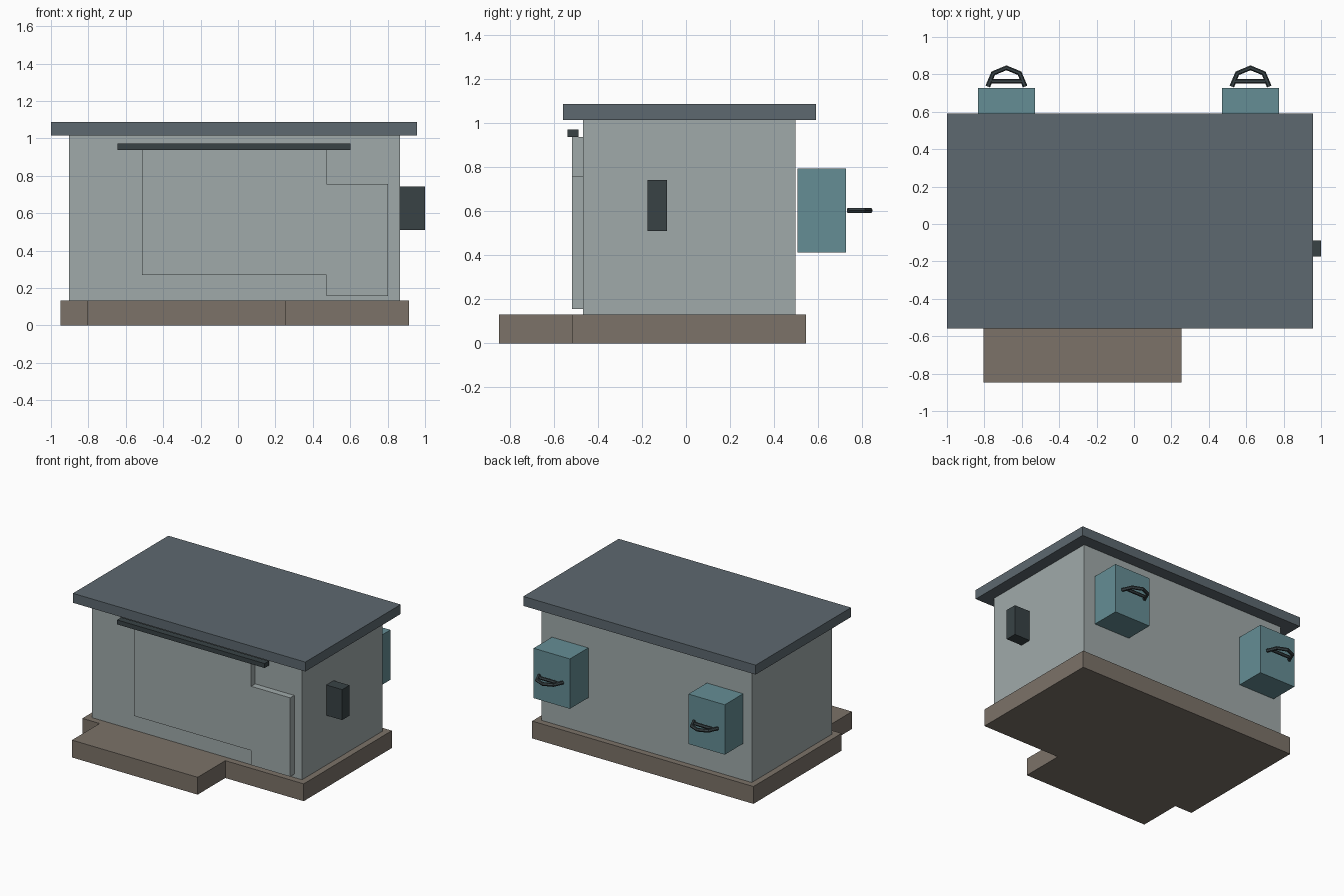
import bpy, bmesh, math

if "Cube" in bpy.data.objects:
    bpy.data.objects.remove(bpy.data.objects["Cube"])


def material(name, rgb):
    m = bpy.data.materials.new(name)
    m.diffuse_color = (*rgb, 1)
    m.use_nodes = True
    m.node_tree.nodes["Principled BSDF"].inputs["Base Color"].default_value = m.diffuse_color
    return m


WALL = material("wall_paint", (0.35, 0.40, 0.40))
ROOF = material("roof_slate", (0.11, 0.14, 0.16))
STONE = material("foundation_stone", (0.20, 0.17, 0.14))
TEAL = material("cabinet_teal", (0.13, 0.27, 0.30))
DARK = material("dark_metal", (0.04, 0.055, 0.06))


def finish(name, bm, mat):
    bmesh.ops.recalc_face_normals(bm, faces=bm.faces)
    me = bpy.data.meshes.new(name)
    bm.to_mesh(me)
    bm.free()
    me.materials.append(mat)
    ob = bpy.data.objects.new(name, me)
    bpy.context.collection.objects.link(ob)
    return ob


def prism(name, outline, y0, y1, mat):
    """Extrude an outline of (x, z) points from y0 to y1."""
    bm = bmesh.new()
    face = bm.faces.new([bm.verts.new((x, y0, z)) for x, z in outline])
    top = bmesh.ops.extrude_face_region(bm, geom=[face])["geom"]
    verts = [g for g in top if isinstance(g, bmesh.types.BMVert)]
    bmesh.ops.translate(bm, verts=verts, vec=(0, y1 - y0, 0))
    return finish(name, bm, mat)


def box(name, x, y, z, mat):
    """Box from (min, max) ranges."""
    outline = [(x[0], z[0]), (x[1], z[0]), (x[1], z[1]), (x[0], z[1])]
    return prism(name, outline, y[0], y[1], mat)


def tube(name, points, radius, mat):
    cu = bpy.data.curves.new(name, 'CURVE')
    cu.dimensions = '3D'
    cu.bevel_depth = radius
    cu.bevel_resolution = 1
    cu.use_fill_caps = True
    sp = cu.splines.new('POLY')
    sp.points.add(len(points) - 1)
    for p, co in zip(sp.points, points):
        p.co = (*co, 1)
    sp.use_smooth = False
    cu.materials.append(mat)
    ob = bpy.data.objects.new(name, cu)
    bpy.context.collection.objects.link(ob)
    return ob


# Foundation slab and front step
box("foundation", (-0.95, 0.915), (-0.516, 0.545), (0, 0.132), STONE)
box("front_step", (-0.805, 0.254), (-0.848, -0.516), (0, 0.132), STONE)

# Body and overhanging roof
box("walls", (-0.903, 0.867), (-0.468, 0.498), (0.132, 1.015), WALL)
box("roof", (-1.0, 0.958), (-0.558, 0.59), (1.015, 1.087), ROOF)

# Stepped front door panel and the rail above it
door = [(-0.513, 0.268), (0.473, 0.268), (0.473, 0.157), (0.802, 0.157),
        (0.802, 0.757), (0.473, 0.757), (0.473, 0.938), (-0.513, 0.938)]
prism("front_door", door, -0.517, -0.468, WALL)
box("door_rail", (-0.643, 0.601), (-0.537, -0.487), (0.938, 0.972), DARK)

# Control box on the right wall
box("side_box", (0.867, 1.0), (-0.175, -0.087), (0.51, 0.742), DARK)

# Two rear cabinets, each with a half-octagon handle and crossbar
for side, cx in (("left", -0.682), ("right", 0.623)):
    box(f"rear_cabinet_{side}", (cx - 0.153, cx + 0.153),
        (0.505, 0.726), (0.413, 0.793), TEAL)
    arc = [(cx + 0.1 * math.cos(a * math.pi / 4),
            0.735 + 0.1 * math.sin(a * math.pi / 4), 0.603) for a in range(5)]
    tube(f"handle_arc_{side}", arc, 0.013, DARK)
    tube(f"handle_bar_{side}", [(cx - 0.088, 0.763, 0.603),
                                (cx + 0.088, 0.763, 0.603)], 0.012, DARK)
